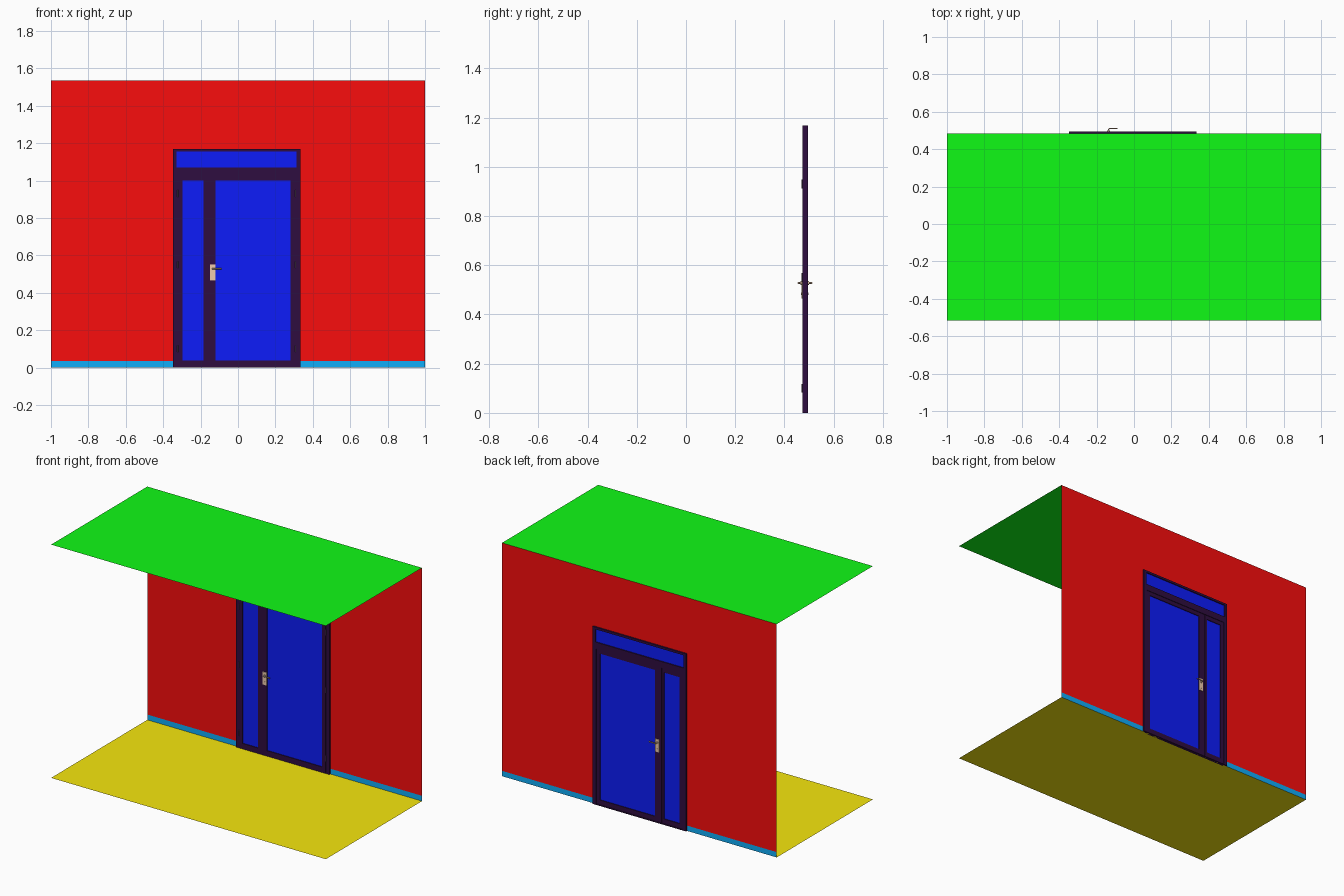
import bpy, bmesh
from mathutils import Matrix

if "Cube" in bpy.data.objects:
    bpy.data.objects.remove(bpy.data.objects["Cube"])

def mat(name, r, g, b):
    m = bpy.data.materials.new(name)
    m.diffuse_color = (r, g, b, 1)
    m.use_nodes = True
    m.node_tree.nodes["Principled BSDF"].inputs["Base Color"].default_value = m.diffuse_color
    return m

RED = mat("wall_red", 0.95, 0.004, 0.004)
GREEN = mat("ceiling_green", 0.005, 0.95, 0.008)
YELLOW = mat("floor_yellow", 0.93, 0.80, 0.004)
CYAN = mat("skirting_blue", 0.005, 0.42, 0.95)
PURPLE = mat("frame_purple", 0.028, 0.004, 0.05)
BLUE = mat("glass_blue", 0.004, 0.012, 0.95)
BEIGE = mat("plate_beige", 0.87, 0.60, 0.42)
BROWN = mat("lever_brown", 0.60, 0.42, 0.30)
HINGE = mat("hinge_purple", 0.10, 0.06, 0.12)

def finish(name, bm, material):
    me = bpy.data.meshes.new(name)
    bm.to_mesh(me)
    bm.free()
    me.materials.append(material)
    ob = bpy.data.objects.new(name, me)
    bpy.context.collection.objects.link(ob)
    return ob

def quads(name, quad_list, material):
    bm = bmesh.new()
    for q in quad_list:
        bm.faces.new([bm.verts.new(p) for p in q])
    return finish(name, bm, material)

def boxes(name, box_list, material):
    """Each box is (x0, x1, y0, y1, z0, z1)."""
    bm = bmesh.new()
    for x0, x1, y0, y1, z0, z1 in box_list:
        m = Matrix.Translation(((x0 + x1) / 2, (y0 + y1) / 2, (z0 + z1) / 2))
        m = m @ Matrix.Diagonal((x1 - x0, y1 - y0, z1 - z0, 1))
        bmesh.ops.create_cube(bm, size=1, matrix=m)
    return finish(name, bm, material)

def ring(outer, inner, y0, y1):
    """Four bars around an opening; rectangles are (x0, x1, z0, z1)."""
    a, b, c, d = outer
    e, f, g, h = inner
    return [(a, e, y0, y1, c, d), (f, b, y0, y1, c, d),
            (e, f, y0, y1, c, g), (e, f, y0, y1, h, d)]

def smooth(ob):
    bpy.ops.object.select_all(action='DESELECT')
    ob.select_set(True)
    bpy.context.view_layer.objects.active = ob
    bpy.ops.object.shade_smooth_by_angle()

# Room shell: single-sided sheets, wall opening filled by the door
FRONT, WALL, TOP, SKIRT = -0.515, 0.485, 1.535, 0.035
DL, DR, DT = -0.347, 0.334, 1.168

def upright(x0, x1, z0, z1):
    return [(x0, WALL, z0), (x1, WALL, z0), (x1, WALL, z1), (x0, WALL, z1)]

def level(z):
    return [(-1, FRONT, z), (1, FRONT, z), (1, WALL, z), (-1, WALL, z)]

quads("floor", [level(0)], YELLOW)
quads("ceiling", [level(TOP)[::-1]], GREEN)
quads("back_wall", [upright(-1, DL, SKIRT, TOP), upright(DR, 1, SKIRT, TOP),
                    upright(DL, DR, DT, TOP)], RED)
quads("skirting", [upright(-1, DL, 0, SKIRT), upright(DR, 1, 0, SKIRT)], CYAN)

# Door frame: jambs, transom bar, sill strip, transom sides and head
F0, F1 = 0.474, 0.495
LX, RX = -0.320, 0.307
TL, TR, BAR, HEAD = -0.328, 0.312, 1.07, 1.154
boxes("door_frame", [(DL, LX, F0, F1, 0, BAR), (RX, DR, F0, F1, 0, BAR),
                     (LX, RX, F0, F1, 1.027, BAR), (LX, RX, F0, F1, 0, 0.006),
                     (DL, TL, F0, F1, BAR, DT), (TR, DR, F0, F1, BAR, DT),
                     (TL, TR, F0, F1, HEAD, DT)], PURPLE)
boxes("transom_glass", [(TL, TR, 0.480, 0.488, BAR, HEAD)], BLUE)

# Two leaves, narrow and wide, each with a glass pane
L0, L1, GZ0, GZ1 = 0.473, 0.491, 0.037, 1.0
for side, x0, x1, g0, g1 in (("narrow", LX, -0.169, -0.297, -0.185),
                             ("wide", -0.166, RX, -0.119, 0.281)):
    boxes(side + "_leaf_frame",
          ring((x0, x1, 0.006, 1.027), (g0, g1, GZ0, GZ1), L0, L1), PURPLE)
    boxes(side + "_leaf_glass", [(g0, g1, 0.478, 0.486, GZ0, GZ1)], BLUE)
boxes("meeting_stile_rebate", [(-0.172, -0.163, 0.479, 0.487, 0.006, 1.027)], PURPLE)

# Hinge barrels
bm = bmesh.new()
for x in (-0.322, 0.308):
    for z in (0.10, 0.55, 0.93):
        bmesh.ops.create_cone(bm, cap_ends=True, segments=12, radius1=0.003, radius2=0.003,
                              depth=0.036, matrix=Matrix.Translation((x, 0.4725, z)))
smooth(finish("hinges", bm, HINGE))

# Handle sets on both faces: plate, lock cylinder and bent lever
HX, HZ = -0.136, 0.528
for side, face, d in (("front", L0, -1), ("back", L1, 1)):
    y0, y1 = sorted((face - d * 0.001, face + d * 0.004))
    plate = boxes(side + "_handle_plate", [(HX - 0.015, HX + 0.015, y0, y1, 0.465, 0.551)], BEIGE)
    bev = plate.modifiers.new("soft_edges", 'BEVEL')
    bev.width, bev.segments = 0.0018, 2

    bm = bmesh.new()
    for z, r, length in ((HZ, 0.0075, 0.008), (0.485, 0.005, 0.006)):
        rot = Matrix.Translation((HX, face + d * length / 2, z)) @ Matrix.Rotation(1.5708, 4, 'X')
        bmesh.ops.create_cone(bm, cap_ends=True, segments=20, radius1=r, radius2=r,
                              depth=length, matrix=rot)
    smooth(finish(side + "_rose_and_lock", bm, BEIGE))

    end = 0.4835 + d * 0.027
    cu = bpy.data.curves.new(side + "_lever", 'CURVE')
    cu.dimensions = '3D'
    cu.bevel_depth, cu.bevel_resolution, cu.use_fill_caps = 0.0036, 3, True
    sp = cu.splines.new('POLY')
    pts = [(HX, face, HZ), (HX, end - d * 0.006, HZ), (HX + 0.002, end - d * 0.002, HZ),
           (HX + 0.006, end, HZ), (HX + 0.048, end, HZ)]
    sp.points.add(len(pts) - 1)
    for p, co in zip(sp.points, pts):
        p.co = (*co, 1)
    sp.use_smooth = True
    cu.materials.append(BROWN)
    ob = bpy.data.objects.new(side + "_lever", cu)
    bpy.context.collection.objects.link(ob)
